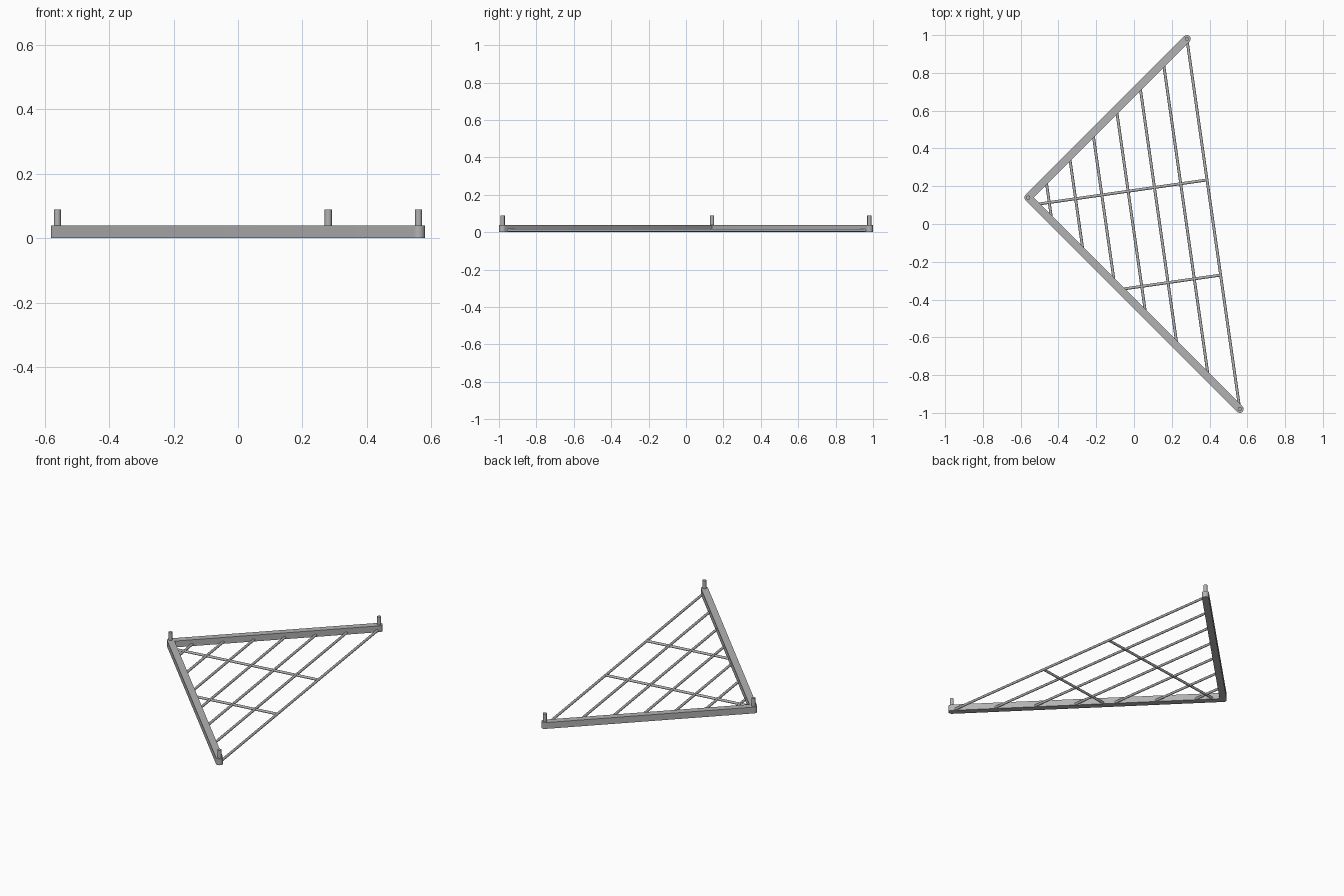
import bpy, math
from mathutils import Vector

cube = bpy.data.objects.get("Cube")
if cube:
    bpy.data.objects.remove(cube)

steel = bpy.data.materials.new("grey_steel")
steel.use_nodes = True
GREY = (0.45, 0.45, 0.45, 1)
steel.diffuse_color = GREY
steel.node_tree.nodes["Principled BSDF"].inputs["Base Color"].default_value = GREY

# Corners of the right-angled frame
APEX, BACK, FRONT = Vector((-0.56, 0.14)), Vector((0.28, 0.98)), Vector((0.56, -0.98))
BEAM_R, BEAM_H = 0.02, 0.039
BAR_R, BAR_Z = 0.0075, 0.0095


def finish(obj, name):
    obj.name = name
    obj.data.materials.append(steel)
    bpy.context.view_layer.objects.active = obj
    bpy.ops.object.shade_smooth_by_angle(angle=math.radians(35))


def beam(name, start, end):
    """Flat bar with half-round ends, extruded from its outline."""
    along = (end - start).normalized()
    turn = math.atan2(along.y, along.x)
    outline = []
    for centre, first in ((end, -90), (start, 90)):
        for i in range(13):
            a = turn + math.radians(first + i * 15)
            outline.append(centre + BEAM_R * Vector((math.cos(a), math.sin(a))))
    n = len(outline)
    verts = [(p.x, p.y, z) for z in (0, BEAM_H) for p in outline]
    faces = [list(range(n))[::-1], list(range(n, 2 * n))]
    faces += [(i, (i + 1) % n, n + (i + 1) % n, n + i) for i in range(n)]
    mesh = bpy.data.meshes.new(name)
    mesh.from_pydata(verts, [], faces)
    obj = bpy.data.objects.new(name, mesh)
    bpy.context.collection.objects.link(obj)
    bpy.ops.object.select_all(action="DESELECT")
    obj.select_set(True)
    finish(obj, name)


def rod(name, start, end, radius):
    """Round rod between two points."""
    span = end - start
    bpy.ops.mesh.primitive_cylinder_add(vertices=16, radius=radius, depth=span.length,
                                        location=(start + end) / 2,
                                        rotation=span.to_track_quat("Z", "Y").to_euler())
    finish(bpy.context.object, name)


def bar(name, start, end):
    rod(name, start.to_3d() + Vector((0, 0, BAR_Z)), end.to_3d() + Vector((0, 0, BAR_Z)), BAR_R)


# Two main beams
beam("back_beam", APEX, BACK)
beam("front_beam", APEX, FRONT)

# Upright pegs on the three corners
for name, p in (("apex_peg", APEX), ("back_peg", BACK), ("front_peg", FRONT)):
    rod(name, Vector((p.x, p.y, 0.02)), Vector((p.x, p.y, 0.088)), 0.011)

# Parallel bars, evenly stepped from the open side towards the apex
for i in range(7):
    t = 1 - i * 0.148
    bar(f"long_bar_{i + 1}", APEX.lerp(FRONT, t), APEX.lerp(BACK, t))

# Two cross bars square to the long bars, ending on the front beam
edge = (BACK - FRONT).normalized()
across = Vector((-edge.y, edge.x))
leg = (FRONT - APEX).normalized()
normal = Vector((-leg.y, leg.x))
for i, s in enumerate((0.362, 0.619)):
    start = FRONT.lerp(BACK, s)
    reach = (APEX - start).dot(normal) / across.dot(normal)
    bar(f"cross_bar_{i + 1}", start, start + across * reach)
